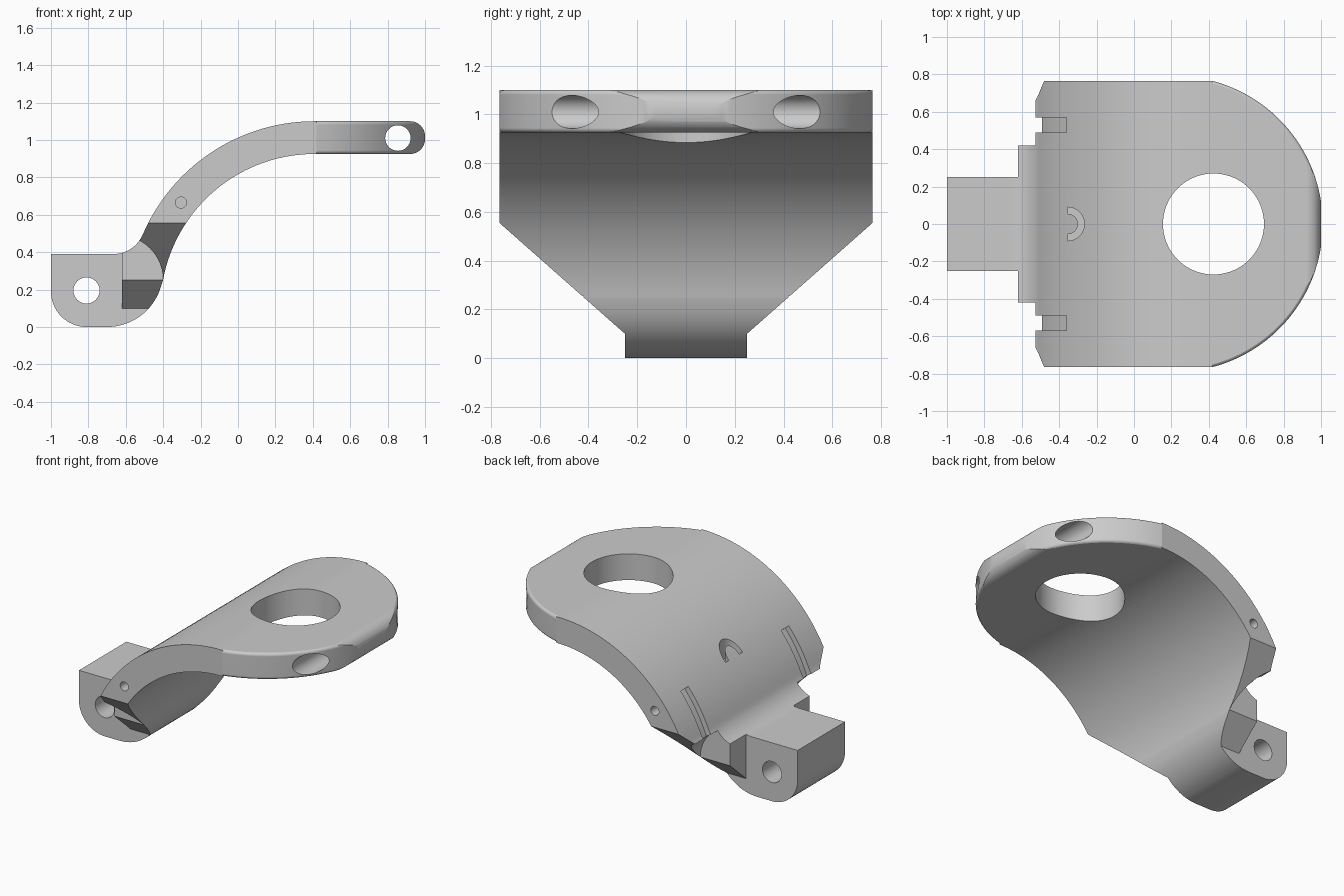
import bpy
import bmesh
from math import sin, cos, radians

cube = bpy.data.objects.get("Cube")
if cube:
    bpy.data.objects.remove(cube, do_unlink=True)

grey = bpy.data.materials.new("plain grey")
grey.use_nodes = True
grey.diffuse_color = (0.6, 0.6, 0.6, 1)
grey.node_tree.nodes["Principled BSDF"].inputs["Base Color"].default_value = (0.6, 0.6, 0.6, 1)


def arc(cx, cy, r, a0, a1, n=16):
    """Points along an arc, angles in degrees."""
    angles = [radians(a0 + (a1 - a0) * i / n) for i in range(n + 1)]
    return [(cx + r * cos(a), cy + r * sin(a)) for a in angles]


def circle(cx, cy, r, n=48):
    return arc(cx, cy, r, 0, 360, n)[:-1]


def loft(name, rings):
    """Closed solid through a list of matching point rings."""
    bm = bmesh.new()
    loops = [[bm.verts.new(p) for p in ring] for ring in rings]
    n = len(loops[0])
    for a, b in zip(loops, loops[1:]):
        for i in range(n):
            j = (i + 1) % n
            bm.faces.new((a[i], a[j], b[j], b[i]))
    bm.faces.new(loops[0])
    bm.faces.new(loops[-1])
    bmesh.ops.recalc_face_normals(bm, faces=bm.faces)
    mesh = bpy.data.meshes.new(name)
    bm.to_mesh(mesh)
    bm.free()
    mesh.materials.append(grey)
    obj = bpy.data.objects.new(name, mesh)
    bpy.context.collection.objects.link(obj)
    return obj


def prism(name, pts, axis, start, end):
    """Extrude a 2D outline along the named axis."""
    place = {"x": lambda p, t: (t, p[0], p[1]),
             "y": lambda p, t: (p[0], t, p[1]),
             "z": lambda p, t: (p[0], p[1], t)}[axis]
    return loft(name, [[place(p, t) for p in pts] for t in (start, end)])


def cut(target, cutter):
    bpy.context.view_layer.objects.active = target
    mod = target.modifiers.new("cut", "BOOLEAN")
    mod.operation = "DIFFERENCE"
    mod.solver = "EXACT"
    mod.object = cutter
    bpy.ops.object.modifier_apply(modifier=mod.name)
    bpy.data.objects.remove(cutter, do_unlink=True)


# Side profile: arched plate with rounded nose and a hinge block
HALF = 0.765
AX, AZ = 0.41, 0.10
profile = (arc(AX, AZ, 1.0, 156.85, 90, 36)
           + arc(0.92, 1.02, 0.08, 90, 0, 10)
           + arc(0.92, 1.005, 0.08, 0, -90, 10)
           + arc(AX, AZ, 0.825, 90, 169.8, 36)
           + arc(-0.70, 0.30, 0.30, -10.2, -90)[1:]
           + arc(-0.81, 0.19, 0.19, 270, 180)
           + [(-1.0, 0.39)]
           + arc(-0.666, 0.56, 0.17, -90, -23.15, 12)[:-1])
bracket = prism("curved_bracket", profile, "y", -HALF, HALF)

# Round plan of the plate end, with softened rim
rim = (arc(0.771, 1.081, 0.02, 90, 0, 5) + arc(0.771, 0.944, 0.02, 0, -90, 5)
       + [(1.3, 0.9), (1.3, 1.12)])
turns = [radians(-75.2 + 150.4 * i / 64) for i in range(65)]
cut(bracket, loft("rim_cutter", [[(0.218 + r * cos(a), r * sin(a), z) for r, z in rim]
                                 for a in turns]))

for s in (-1, 1):
    # Tapered flanks
    flank = [(0.25, -0.1), (0.25, 0.10), (HALF, 0.555), (0.9, 0.674), (0.9, -0.1)]
    cut(bracket, prism("flank_cutter", [(s * y, z) for y, z in flank], "x", -1.2, 0.5))
    # Narrow hinge block
    block = [(-1.2, 0.25), (-0.62, 0.25), (-0.62, 0.9), (-1.2, 0.9)]
    cut(bracket, prism("block_cutter", [(x, s * y) for x, y in block], "z", -0.1, 0.6))
    # Round relief beside the neck
    cut(bracket, prism("relief_cutter", circle(-0.64, 0.25, 0.24), "y", s * 0.42, s * 0.9))
    # Shallow groove in the outer curve
    groove = arc(AX, AZ, 0.965, 140.4, 172) + arc(AX, AZ, 1.1, 172, 140.4)
    cut(bracket, prism("groove_cutter", groove, "y", s * 0.49, s * 0.57))
    # Small blind hole in the edge
    cut(bracket, prism("pin_cutter", circle(-0.305, 0.665, 0.03, 24), "y", s * 0.62, s * 0.9))

# Large round opening, cross bore and hinge bore
cut(bracket, prism("opening_cutter", circle(0.425, 0, 0.27, 72), "z", 0.6, 1.3))
cut(bracket, prism("bore_cutter", circle(0.855, 1.01, 0.068), "y", -0.9, 0.9))
cut(bracket, prism("hinge_cutter", circle(-0.81, 0.195, 0.07), "y", -0.9, 0.9))

# Half-ring recess on the back
half_ring = arc(-0.355, 0, 0.09, -90, 90) + arc(-0.355, 0, 0.055, 90, -90)
cut(bracket, prism("recess_cutter", half_ring, "z", 0.70, 1.0))

# Smooth curves, crisp edges
bpy.ops.object.select_all(action="DESELECT")
bracket.select_set(True)
bpy.context.view_layer.objects.active = bracket
bpy.ops.object.shade_smooth_by_angle(angle=radians(25))
weighted = bracket.modifiers.new("weighted_normals", "WEIGHTED_NORMAL")
weighted.keep_sharp = True
